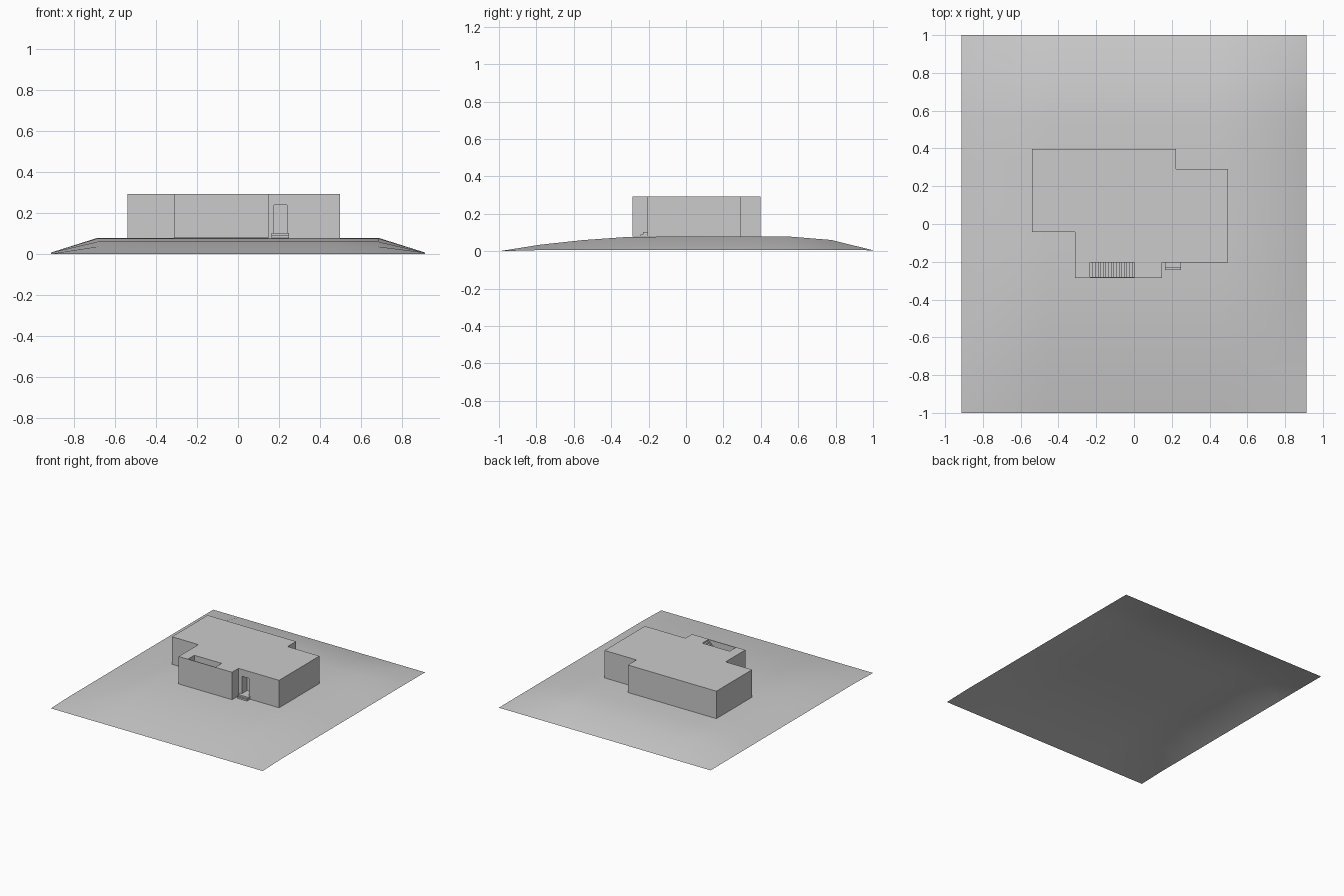
import bpy, bmesh

if "Cube" in bpy.data.objects:
    bpy.data.objects.remove(bpy.data.objects["Cube"])

grey = bpy.data.materials.new("light grey")
grey.diffuse_color = (0.6, 0.6, 0.6, 1)
grey.use_nodes = True
grey.node_tree.nodes["Principled BSDF"].inputs["Base Color"].default_value = grey.diffuse_color
BASE, ROOF = 0.078, 0.292


def finish(name, bm):
    mesh = bpy.data.meshes.new(name)
    bm.to_mesh(mesh)
    bm.free()
    mesh.materials.append(grey)
    obj = bpy.data.objects.new(name, mesh)
    bpy.context.collection.objects.link(obj)
    return obj


def prism(name, points, direction):
    """Extrude a closed 3D outline along a vector."""
    bm = bmesh.new()
    face = bm.faces.new([bm.verts.new(p) for p in points])
    new = bmesh.ops.extrude_face_region(bm, geom=[face])["geom"]
    bmesh.ops.translate(bm, vec=direction,
                        verts=[v for v in new if isinstance(v, bmesh.types.BMVert)])
    bmesh.ops.recalc_face_normals(bm, faces=bm.faces)
    return finish(name, bm)


def box(name, x0, x1, y0, y1, z0, z1):
    return prism(name, [(x0, y0, z0), (x1, y0, z0), (x1, y1, z0), (x0, y1, z0)],
                 (0, 0, z1 - z0))


def cut(target, cutter):
    cutter.hide_render = True
    cutter.hide_viewport = True
    mod = target.modifiers.new("cut", "BOOLEAN")
    mod.operation = "DIFFERENCE"
    mod.solver = "EXACT"
    mod.object = cutter


# Gently raised ground: coarse smooth sheet with a level middle
row_height = [0.0, 0.035, 0.059, 0.075, BASE, BASE, BASE, BASE, 0.06, 0.005]
bm = bmesh.new()
grid = []
for j, h in enumerate(row_height):
    row = []
    for i in range(9):
        z = min(h, 0.006) if i in (0, 8) else h
        row.append(bm.verts.new((-0.913 + i * 1.826 / 8, -1 + j * 2 / 9, z)))
    grid.append(row)
for j in range(9):
    for i in range(8):
        bm.faces.new((grid[j][i], grid[j][i + 1], grid[j + 1][i + 1], grid[j + 1][i]))
for f in bm.faces:
    f.smooth = True
finish("ground", bm)

# House block from its floor plan
plan = [(-0.54, 0.397), (0.223, 0.397), (0.223, 0.292), (0.498, 0.292),
        (0.498, -0.205), (0.148, -0.205), (0.148, -0.285), (-0.312, -0.285),
        (-0.312, -0.042), (-0.54, -0.042)]
house = prism("house", [(x, y, BASE) for x, y in plan], (0, 0, ROOF - BASE))

# Stairwell open to the roof, climbing towards +x
steps, x0, x1 = 17, -0.233, 0.003
run, rise = (x1 - x0) / steps, (ROOF - BASE - 0.01) / steps
profile = [(x0, ROOF + 0.02), (x0, BASE + 0.01)]
for k in range(steps):
    z = BASE + 0.01 + k * rise
    if k:
        profile.append((x0 + k * run, z))
    profile.append((x0 + (k + 1) * run, z))
profile.append((x1, ROOF + 0.02))
cut(house, prism("stairwell_cutter", [(x, -0.28, z) for x, z in profile], (0, 0.075, 0)))

# Doorway recess
cut(house, box("doorway_cutter", 0.176, 0.24, -0.25, -0.14, 0.102, 0.238))

# Two entrance steps
box("upper_step", 0.163, 0.248, -0.23, -0.204, BASE, 0.102)
box("lower_step", 0.163, 0.248, -0.243, -0.2295, BASE, 0.09)
